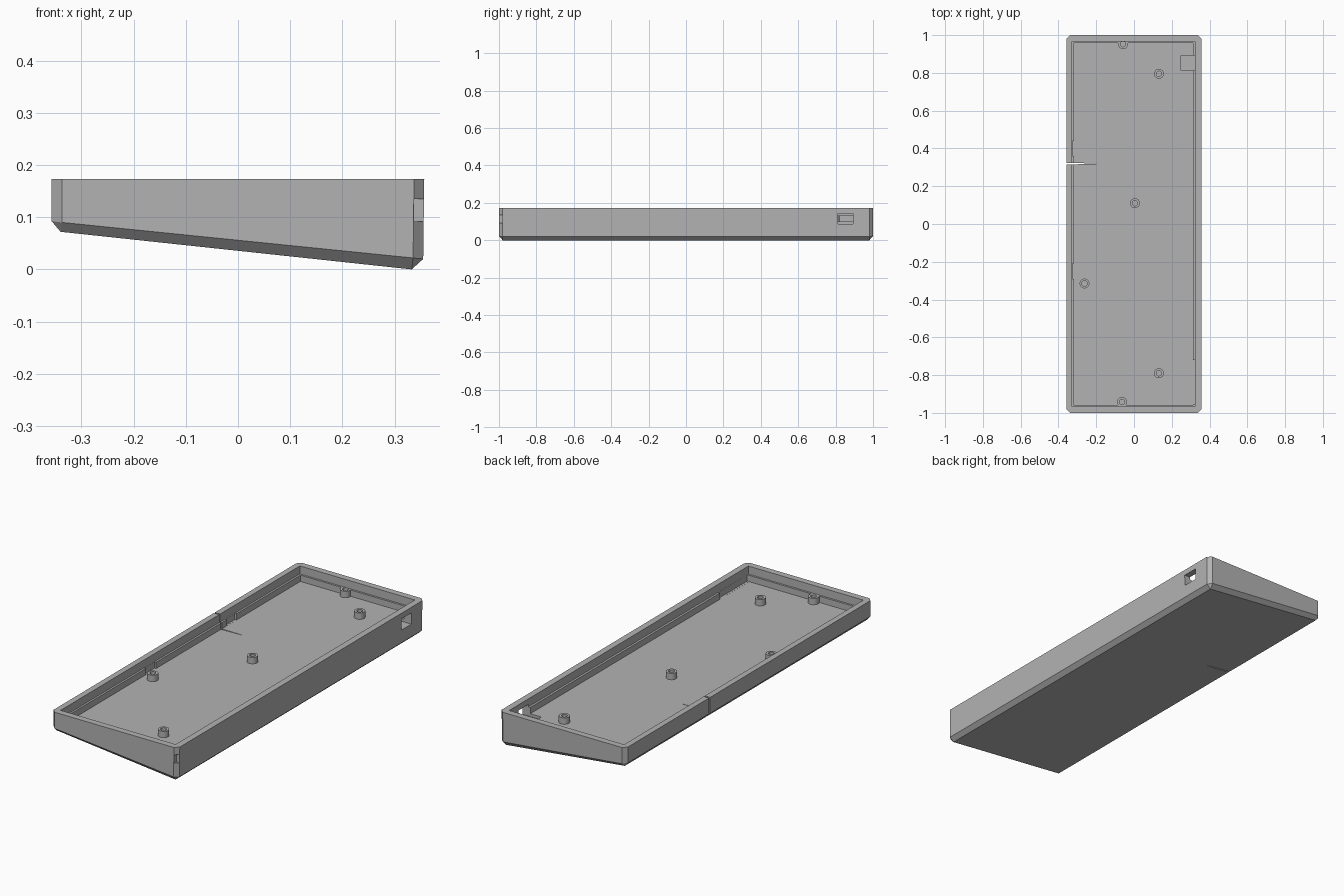
import bpy, bmesh, math

if "Cube" in bpy.data.objects:
    bpy.data.objects.remove(bpy.data.objects["Cube"])

grey = bpy.data.materials.new("light_grey_plastic")
grey.diffuse_color = (0.45, 0.45, 0.45, 1)
grey.use_nodes = True
grey.node_tree.nodes["Principled BSDF"].inputs["Base Color"].default_value = grey.diffuse_color

TOP, LEDGE, FLOOR = 0.173, 0.132, 0.10


def make_object(name, bm):
    bmesh.ops.recalc_face_normals(bm, faces=bm.faces)
    mesh = bpy.data.meshes.new(name)
    bm.to_mesh(mesh)
    bm.free()
    mesh.materials.append(grey)
    ob = bpy.data.objects.new(name, mesh)
    bpy.context.collection.objects.link(ob)
    return ob


def loft(name, rings):
    """Skin a closed stack of point rings."""
    bm = bmesh.new()
    loops = [[bm.verts.new(p) for p in ring] for ring in rings]
    n = len(loops[0])
    for a, b in zip(loops, loops[1:]):
        for i in range(n):
            j = (i + 1) % n
            bm.faces.new((a[i], a[j], b[j], b[i]))
    bm.faces.new(loops[0][::-1])
    bm.faces.new(loops[-1])
    bmesh.ops.remove_doubles(bm, verts=bm.verts, dist=1e-5)
    return make_object(name, bm)


def box(x0, x1, y0, y1, z0, z1):
    outline = [(x0, y0), (x1, y0), (x1, y1), (x0, y1)]
    return loft("cutter", [[(x, y, z) for x, y in outline] for z in (z0, z1)])


def cylinder(x, y, r, z0, z1):
    pts = [(x + r * math.cos(a * math.tau / 32), y + r * math.sin(a * math.tau / 32)) for a in range(32)]
    return loft("cutter", [[(px, py, z) for px, py in pts] for z in (z0, z1)])


def cut(target, cutter):
    """Subtract the cutter, bake the result and remove the cutter."""
    cutter.hide_render = True
    mod = target.modifiers.new("cut", "BOOLEAN")
    mod.operation, mod.solver, mod.object = "DIFFERENCE", "EXACT", cutter
    deps = bpy.context.evaluated_depsgraph_get()
    mesh = bpy.data.meshes.new_from_object(target.evaluated_get(deps))
    target.modifiers.clear()
    target.data = mesh
    bpy.data.objects.remove(cutter)


def octagon(x0, x1, y, c, zfunc):
    pts = [(x0 + c, -y), (x1 - c, -y), (x1, -y + c), (x1, y - c),
           (x1 - c, y), (x0 + c, y), (x0, y - c), (x0, -y + c)]
    return [(px, py, zfunc(px)) for px, py in pts]


# Wedge-shaped tray: sloped underside, chamfered lower edge and corners
case = loft("tray_case", [
    octagon(-0.34, 0.333, 0.98, 0.0, lambda x: 0.072 * (0.333 - x) / 0.673),
    octagon(-0.357, 0.355, 1.0, 0.0195, lambda x: 0.02 + 0.072 * (0.355 - x) / 0.712),
    octagon(-0.357, 0.357, 1.0, 0.0195, lambda x: TOP),
])

# Upper opening, then the deeper pocket that leaves a narrow ledge
cut(case, box(-0.327, 0.324, -0.967, 0.967, LEDGE, 0.3))
cut(case, box(-0.317, 0.313, -0.957, 0.957, FLOOR, 0.25))

# Gaps in the ledge
for x0, x1, y0, y1 in [(-0.3265, -0.3, 0.36, 0.44), (-0.3265, -0.3, -0.29, -0.21),
                       (0.3, 0.3235, -0.9565, -0.72)]:
    cut(case, box(x0, x1, y0, y1, FLOOR + 0.0004, 0.22))

# Cable port through the right wall, with its recess in the floor
cut(case, box(0.25, 0.45, 0.812, 0.893, 0.086, 0.144))

# Small notch in the front right corner
cut(case, box(0.3372, 0.45, -1.1, -0.9803, 0.092, 0.135))

# Narrow tapering slit through the left wall and floor
slit = [(-0.4, 0.314), (-0.2, 0.3185), (-0.2, 0.3205), (-0.4, 0.324)]
cut(case, loft("cutter", [[(x, y, z) for x, y in slit] for z in (-0.1, 0.3)]))

# Screw posts: hollow round bosses standing on the floor
posts = [(-0.058, 0.952), (0.132, 0.795), (0.005, 0.11),
         (-0.262, -0.315), (0.132, -0.79), (-0.063, -0.942)]
for i, (x, y) in enumerate(posts):
    cut(case, cylinder(x, y, 0.0142, 0.098, LEDGE + 0.01))
    post = cylinder(x, y, 0.026, 0.097, LEDGE + 0.0006)
    post.name = f"screw_post_{i + 1}"
    cut(post, cylinder(x, y, 0.014, 0.099, 0.2))
    bpy.ops.object.select_all(action="DESELECT")
    post.select_set(True)
    bpy.context.view_layer.objects.active = post
    bpy.ops.object.shade_smooth_by_angle(angle=math.radians(30))
